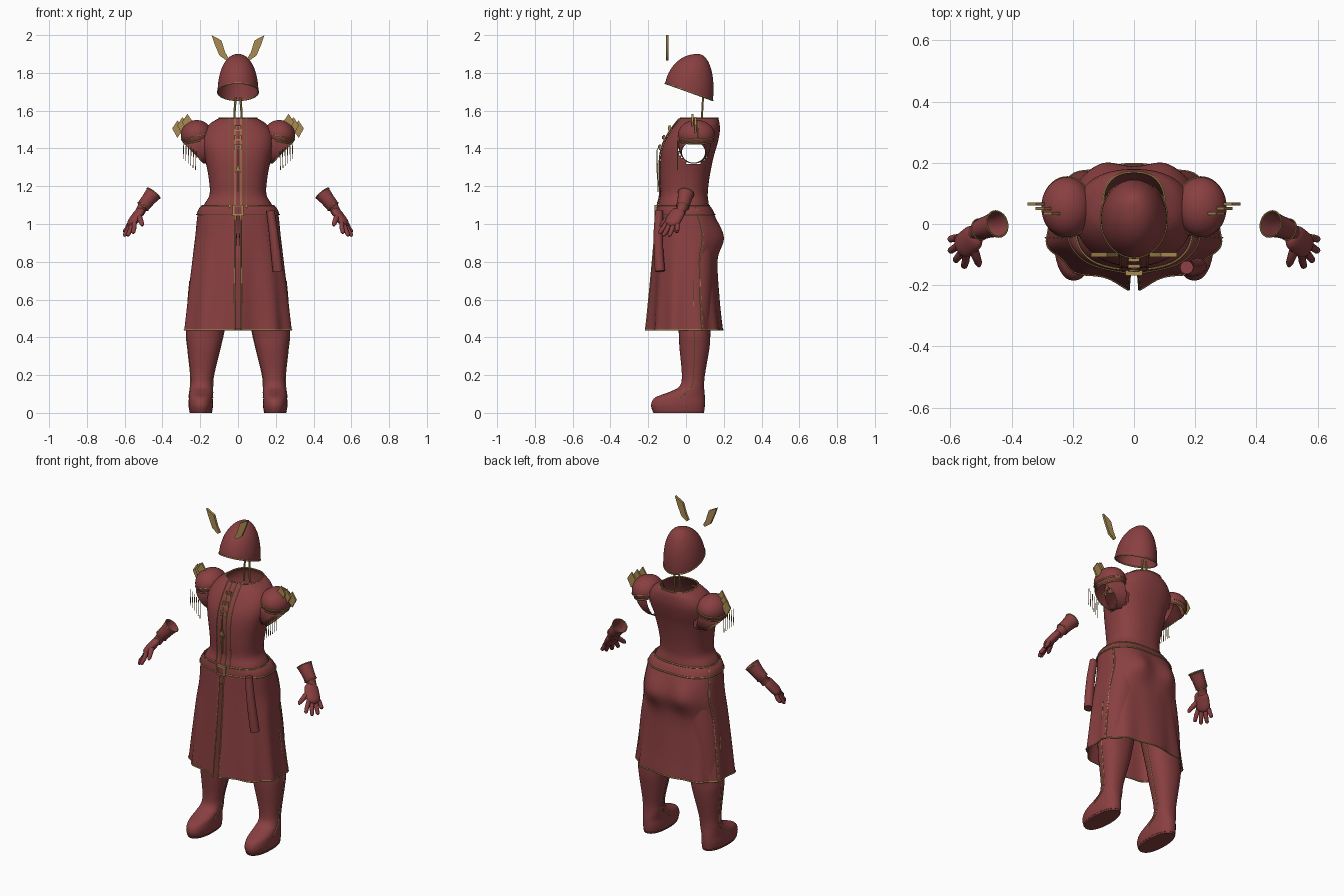
import bpy, bmesh, math
from math import sin, cos, pi, exp
from mathutils import Vector, Matrix

if "Cube" in bpy.data.objects:
    bpy.data.objects.remove(bpy.data.objects["Cube"])


def material(name, rgb):
    m = bpy.data.materials.new(name)
    m.use_nodes = True
    m.diffuse_color = (*rgb, 1)
    m.node_tree.nodes["Principled BSDF"].inputs["Base Color"].default_value = (*rgb, 1)
    return m


RED = material("dull red cloth", (0.25, 0.05, 0.052))
GOLD = material("antique gold", (0.40, 0.26, 0.085))
made = []


def finish(name, bm, mat):
    bmesh.ops.recalc_face_normals(bm, faces=bm.faces)
    mesh = bpy.data.meshes.new(name)
    bm.to_mesh(mesh)
    bm.free()
    mesh.materials.append(mat)
    ob = bpy.data.objects.new(name, mesh)
    bpy.context.collection.objects.link(ob)
    made.append(ob)
    return ob


def loft(name, rings, mat, closed=True, caps=(False, False), loop=False, skip=None):
    bm = bmesh.new()
    vs = [[bm.verts.new(p) for p in r] for r in rings]
    n = len(vs[0])
    for i in range(len(vs) if loop else len(vs) - 1):
        lo, hi = vs[i], vs[(i + 1) % len(vs)]
        for j in range(n if closed else n - 1):
            k = (j + 1) % n
            quad = (lo[j], lo[k], hi[k], hi[j])
            if not (skip and skip(sum((v.co for v in quad), Vector()) / 4)):
                bm.faces.new(quad)
    for want, ring in zip(caps, (vs[0], vs[-1])):
        if want:
            bm.faces.new(ring)
    return finish(name, bm, mat)


def tube(name, pts, radii, mat=GOLD, seg=6, loop=False, caps=True):
    pts = [Vector(p) for p in pts]
    n = len(pts)
    if not isinstance(radii, (list, tuple)):
        radii = [radii] * n
    tang = []
    for i in range(n):
        a = pts[i - 1] if (loop or i) else pts[0]
        b = pts[(i + 1) % n] if (loop or i < n - 1) else pts[-1]
        tang.append((b - a).normalized())
    ref = Vector((0, 0, 1)) if max(abs(t.z) for t in tang) < 0.85 else Vector((0, 1, 0))
    rings = []
    for p, t, r in zip(pts, tang, radii):
        u = ref.cross(t).normalized()
        w = t.cross(u)
        rings.append([p + r * (u * cos(2 * pi * k / seg) + w * sin(2 * pi * k / seg)) for k in range(seg)])
    return loft(name, rings, mat, loop=loop, caps=(False, False) if loop else (caps, caps))


def box(name, centre, size, mat):
    bm = bmesh.new()
    bmesh.ops.create_cube(bm, size=1, matrix=Matrix.Translation(centre) @ Matrix.Diagonal((*size, 1)))
    return finish(name, bm, mat)


def prism(name, outline, y, depth, mat):
    return loft(name, [[(x, y + d, z) for x, z in outline] for d in (-depth / 2, depth / 2)], mat, caps=(True, True))


def ellipse(c, v1, v2, n=32):
    c, v1, v2 = Vector(c), Vector(v1), Vector(v2)
    return [c + v1 * cos(2 * pi * k / n) + v2 * sin(2 * pi * k / n) for k in range(n)]


# Body sections: rows of (z, centre x, half width, front y, back y)
def at(rows, u):
    i = min(int(u), len(rows) - 2)
    t = u - i
    p = [rows[max(0, min(len(rows) - 1, i + k))] for k in (-1, 0, 1, 2)]
    return [b + 0.5 * t * (c - a + t * (2 * a - 5 * b + 4 * c - d + t * (3 * (b - c) + d - a)))
            for a, b, c, d in zip(*p)]


def spow(v, e):
    return math.copysign(abs(v) ** e, v)


def section(rows, u, a, e=0.85):
    z, cx, rx, yf, yb = at(rows, u)
    return Vector((cx + rx * spow(sin(a), e), (yf + yb) / 2 - (yb - yf) / 2 * spow(cos(a), e), z))


def steps(a, b, n):
    return [a + (b - a) * k / n for k in range(n + 1)]


def turn(n):
    return [2 * pi * k / n for k in range(n)]


# Tunic
TORSO = [(1.08, 0, .19, -.15, .125), (1.11, 0, .175, -.145, .12), (1.16, 0, .15, -.135, .115),
         (1.25, 0, .156, -.138, .125), (1.35, 0, .176, -.135, .145), (1.42, 0, .19, -.12, .165),
         (1.48, 0, .185, -.09, .178), (1.53, 0, .15, -.055, .178), (1.56, 0, .10, -.03, .17)]


def arm_hole(c):
    return abs(c.x) > 0.12 and ((c.y - 0.04) / 0.078) ** 2 + ((c.z - 1.39) / 0.07) ** 2 < 1


loft("tunic", [[section(TORSO, u, a) for a in turn(72)] for u in steps(0, 8, 48)], RED, skip=arm_hole)
tube("collar_trim", [section(TORSO, 8, a) for a in turn(40)], 0.004, loop=True)


def chest_point(u, x, lift=0.0):
    s = (abs(x) / at(TORSO, u)[2]) ** (1 / 0.85)
    return section(TORSO, u, math.copysign(math.asin(s), x)) + Vector((0, -lift, 0))


loft("placket", [[chest_point(u, x, 0.006) for x in steps(-.045, .045, 6)] for u in steps(0.3, 7.9, 30)],
     RED, closed=False)
for x in (-.045, -.016, .016, .045):
    tube("placket_trim", [chest_point(u, x, 0.006) for u in steps(0.3, 7.9, 30)], 0.003)

# Chest clasps and pendant
for u, size in ((6.5, .03), (5.6, .036), (4.8, .04)):
    p = chest_point(u, 0, 0.014)
    box("clasp", p, (size, .012, .03), GOLD)
    box("clasp_inlay", p - Vector((0, .006, 0)), (size * .55, .006, .016), RED)
tube("pendant_cord", [(0, -.152, 1.40), (0, -.154, 1.33), (0, -.15, 1.25), (0, -.148, 1.17)], .003)
prism("pendant", [(-.016, 1.27), (0, 1.32), (.016, 1.27), (0, 1.285)], -.153, .008, GOLD)

# Skirt with folds, open at the front
SKIRT = [(1.10, 0, .185, -.145, .12), (1.06, 0, .212, -.15, .145), (.93, 0, .228, -.155, .185),
         (.80, 0, .245, -.16, .165), (.60, 0, .268, -.172, .175), (.44, 0, .285, -.182, .19)]


def skirt_point(u, a):
    p = section(SKIRT, u, a, 0.8)
    t = u / 5
    if cos(a) < 0:
        p.y += 0.024 * exp(-((p.z - .93) / .09) ** 2) * exp(-((abs(p.x) - .1) / .06) ** 2)
    else:
        p.y -= 0.03 * t * exp(-(p.x / .05) ** 2)
    fold = 1 + 0.03 * t * t * cos(10 * a)
    return Vector((p.x * fold, p.y * fold, p.z))


GAP = 0.03
around = steps(GAP, 2 * pi - GAP, 120)
loft("skirt", [[skirt_point(u, a) for a in around] for u in steps(0, 5, 36)], RED, closed=False)
tube("hem_trim", [skirt_point(5, a) for a in around], 0.004)
for name, a in (("front_edge_trim", GAP), ("side_seam_trim", 1.93)):
    for s in (1, -1):
        tube(name, [skirt_point(u, s * a) for u in steps(0.5, 5, 30)], 0.004)

# Belt, buckle and hanging belt end
loft("belt", [[skirt_point(u, a) * 1.02 + Vector((0, 0, -.02 * at(SKIRT, u)[0])) for a in turn(72)]
              for u in steps(0.1, 1.1, 6)], RED)
for u in (0.1, 1.1):
    tube("belt_trim", [Vector((p.x * 1.02, p.y * 1.02, p.z)) for p in (skirt_point(u, a) for a in turn(72))],
         0.004, loop=True)
box("buckle_plate", (0, -.157, 1.072), (.045, .014, .045), RED)
for s in (1, -1):
    box("buckle_side", (s * .024, -.16, 1.072), (.009, .016, .057), GOLD)
    box("buckle_bar", (0, -.16, 1.072 + s * .024), (.04, .016, .009), GOLD)
tube("belt_end", [(.172, -.142, 1.07), (.187, -.148, .96), (.20, -.145, .85), (.211, -.138, .75)],
     [.022, .024, .026, .027], RED, seg=14)

# Helmet
def helmet_point(t, a):
    r = sin(t * pi / 2) ** 0.92
    x = 0.108 * sin(a) * r
    y = 0.062 - 0.046 * t - 0.126 * cos(a) * r
    rim = 1.745 - 0.36 * (0.126 * (1 - cos(a)))
    return Vector((x, y, rim + (1.90 - rim) * cos(t * pi / 2)))


loft("helmet", [[helmet_point(t, a) for a in turn(48)] for t in steps(0.02, 1, 20)], RED, caps=(True, False))
tube("helmet_trim", [helmet_point(1, a) for a in turn(48)], 0.004, loop=True)

LEG = [(0, .197, .058, -.172, .095), (.04, .197, .065, -.185, .10), (.08, .197, .063, -.165, .10),
       (.11, .195, .061, -.09, .098), (.14, .193, .059, -.035, .096), (.20, .19, .061, -.022, .10),
       (.35, .18, .087, -.035, .125), (.44, .173, .10, -.04, .13), (.70, .14, .115, -.07, .145),
       (.95, .11, .105, -.10, .15)]
PAD_TURN = Matrix.Rotation(math.radians(12), 4, 'Y')

# Paired parts
for s, side in ((1, "left"), (-1, "right")):
    def m(pts):
        return [Vector((s * p[0], p[1], p[2])) for p in pts]

    # Crest blades and neck straps
    prism(side + "_crest", [(s * x, z) for x, z in ((.05, 1.875), (.068, 1.91), (.088, 1.972), (.14, 2.0),
                            (.125, 1.955), (.098, 1.892), (.062, 1.866))], -.1, .014, GOLD)
    tube(side + "_neck_strap", m([(.02, .085, 1.52), (.018, .086, 1.60), (.012, .09, 1.67)]), .006)

    # Leg and boot
    loft(side + "_leg", [m(section(LEG, u, a, 0.9) for a in turn(36)) for u in steps(0, 9, 54)], RED,
         caps=(True, False))
    for a in (pi / 2, -pi / 2):
        tube(side + "_leg_seam", m(section(LEG, u, a, 0.9) for u in steps(2, 8, 24)), .003)
    tube(side + "_sole_trim", m(section(LEG, 0.3, a, 0.9) for a in turn(36)), .002, RED, loop=True)

    # Short open sleeve
    rim = ellipse((.237, .04, 1.38), (0, .064, 0), (.056, 0, .058))
    loft(side + "_sleeve", [m(ellipse((.17, .045, 1.42), (0, .085, 0), (.03, 0, .1))),
                            m(ellipse((.21, .042, 1.40), (0, .076, 0), (.05, 0, .08))), m(rim)], RED)
    tube(side + "_sleeve_trim", m(rim), .003, loop=True)

    # Shoulder dome
    def dome(h, a):
        q = PAD_TURN @ Vector((.083 * cos(h) * cos(a), .098 * cos(h) * sin(a), .078 * sin(h)))
        return q + Vector((.22, .055, 1.472))

    loft(side + "_shoulder_dome", [m(dome(h, a) for a in turn(40)) for h in steps(-.45, pi / 2 - .03, 14)],
         RED, caps=(False, True))
    for h in (-.45, -.12):
        tube(side + "_dome_trim", m(dome(h, a) for a in turn(40)), .004, loop=True)

    # Shoulder plates and fringe
    for k in range(3):
        plate = ((.235, 1.535), (.268, 1.583), (.296, 1.54), (.27, 1.49))
        prism(side + "_shoulder_plate", [(s * (x + .026 * k), z - .017 * k) for x, z in plate],
              .035 + .015 * k, .01, GOLD)
    for k in range(6):
        x, z = .222 + .013 * k, 1.345 + .012 * k
        tube(side + "_fringe", m([(x, -.045, z + .04), (x + .003, -.045, z - .06)]), .002)

    # Glove: flared cuff, palm, fingers
    axis = Vector((.6, -.2, -.75)).normalized()
    v1 = axis.cross(Vector((0, 1, 0))).normalized()
    v2 = axis.cross(v1)
    cuff = [ellipse(c, v1 * r, v2 * r, 24) for c, r in (((.447, .0, 1.163), .043), ((.475, -.008, 1.128), .037),
            ((.503, -.018, 1.093), .034), ((.507, -.02, 1.086), .027), ((.522, -.03, 1.06), .026))]
    loft(side + "_cuff", [m(r) for r in cuff], RED)
    for r in (cuff[0], cuff[2]):
        tube(side + "_cuff_trim", m(r), .003, loop=True)
    d = Vector((.52, -.42, -.74)).normalized()
    w = Vector((-.4, -.9, .1))
    w = (w - d * w.dot(d)).normalized()
    t = d.cross(w)
    rows = [(-1 + 2 * k / 12) for k in range(13)]
    loft(side + "_palm", [m(ellipse(Vector((.541, -.058, 1.035)) + d * .062 * h,
                                    w * .043 * max(.05, 1 - h ** 4) ** .5, t * .024 * max(.05, 1 - h ** 4) ** .5, 20))
                          for h in rows], RED, caps=(True, True))
    tips = ((.603, -.05, .955), (.603, -.09, .935), (.585, -.122, .936), (.556, -.142, .95))
    for k, tip in enumerate(tips):
        tip = Vector(tip)
        base = Vector((.562, -.073, 1.005)) + w * (-.032 + .021 * k)
        mid = base.lerp(tip, .5) + t * .003
        end = base.lerp(tip, .9)
        tube(side + "_finger", m([base, mid, end, tip]), [.0125, .0125, .011, .005], RED, seg=10)
    tube(side + "_thumb", m([(.53, -.065, 1.05), (.518, -.10, 1.025), (.508, -.128, 1.0), (.506, -.138, .99)]),
         [.016, .015, .012, .005], RED, seg=10)

# Smooth shading with sharp edges kept
bpy.ops.object.select_all(action='DESELECT')
for ob in made:
    ob.select_set(True)
bpy.context.view_layer.objects.active = made[0]
bpy.ops.object.shade_smooth_by_angle(angle=math.radians(40))
